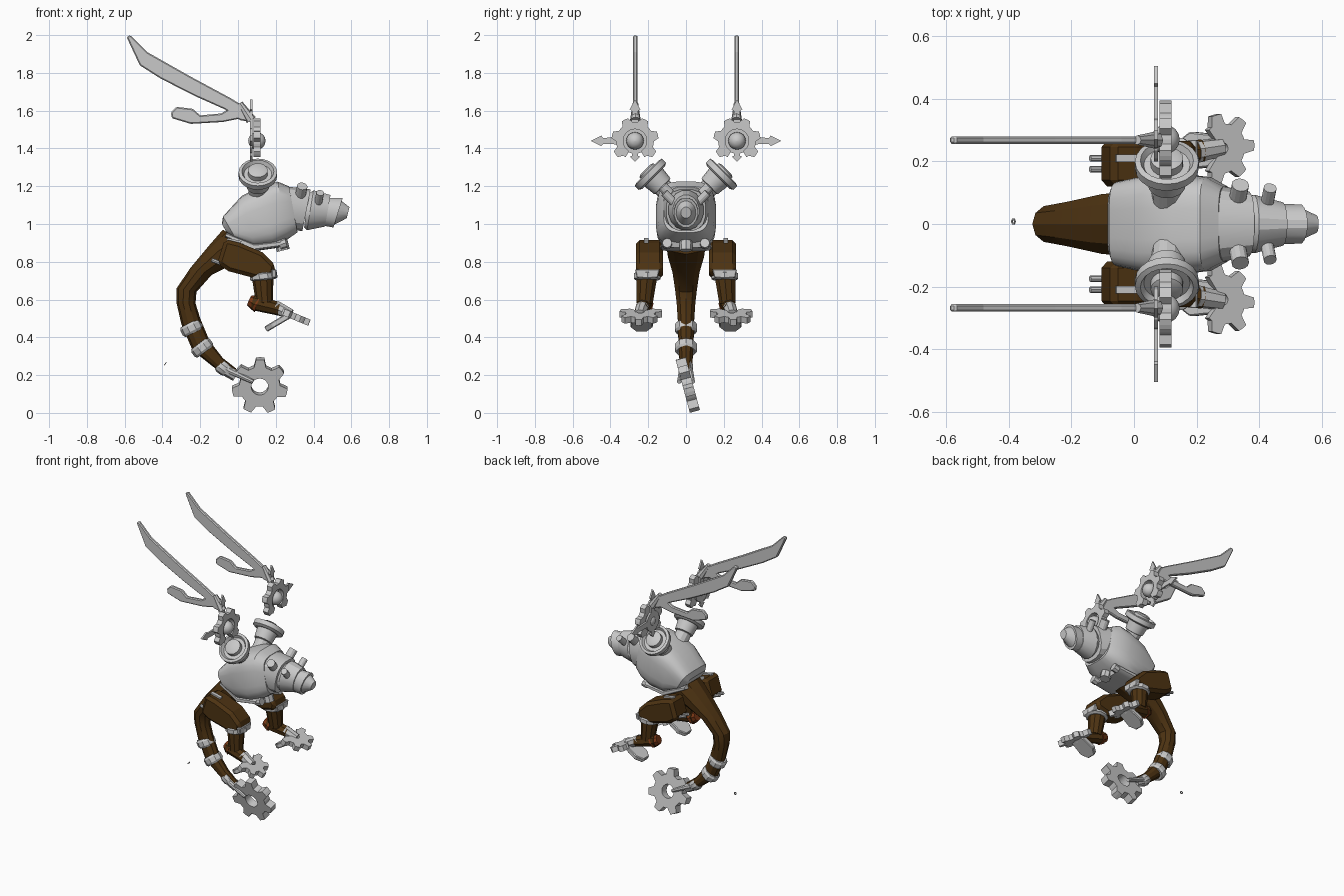
import bpy, bmesh
from math import sin, cos, pi, radians, copysign
from mathutils import Vector

cube = bpy.data.objects.get("Cube")
if cube:
    bpy.data.objects.remove(cube, do_unlink=True)


def material(name, rgb):
    mat = bpy.data.materials.new(name)
    mat.use_nodes = True
    colour = (*rgb, 1)
    mat.diffuse_color = colour
    mat.node_tree.nodes["Principled BSDF"].inputs["Base Color"].default_value = colour
    return mat


STEEL = material("pale steel", (.58, .58, .58))
BROWN = material("dark brown", (.075, .033, .006))
RUST = material("rust orange", (.2, .04, .008))
X, Y, Z = Vector((1, 0, 0)), Vector((0, 1, 0)), Vector((0, 0, 1))


def finish(name, bm, mat, thickness=0, bevel=0, smooth=25):
    bmesh.ops.recalc_face_normals(bm, faces=bm.faces[:])
    for face in bm.faces:
        face.smooth = smooth > 0
    mesh = bpy.data.meshes.new(name)
    bm.to_mesh(mesh)
    bm.free()
    mesh.materials.append(mat)
    if smooth:
        mesh.set_sharp_from_angle(angle=radians(smooth))
    obj = bpy.data.objects.new(name, mesh)
    bpy.context.scene.collection.objects.link(obj)
    if thickness:
        mod = obj.modifiers.new("thickness", "SOLIDIFY")
        mod.thickness, mod.offset = thickness, 0
    if bevel:
        mod = obj.modifiers.new("edges", "BEVEL")
        mod.width, mod.segments = bevel, 1
    return obj


def skin(bm, rings):
    """Bridge closed rings of points and cap both ends."""
    rings = [[bm.verts.new(p) for p in ring] for ring in rings]
    n = len(rings[0])
    for a, b in zip(rings, rings[1:]):
        for i in range(n):
            j = (i + 1) % n
            bm.faces.new((a[i], a[j], b[j], b[i]))
    bm.faces.new(rings[0])
    bm.faces.new(rings[-1])


def loft(name, mat, sections, sides=16, power=2, y=0):
    """Sections: upper x, z, lower x, z, half width."""
    bm, rings = bmesh.new(), []
    for xt, zt, xb, zb, w in sections:
        mid = Vector(((xt + xb) / 2, y, (zt + zb) / 2))
        up = Vector(((xt - xb) / 2, 0, (zt - zb) / 2))
        ring = []
        for i in range(sides):
            a = 2 * pi * (i + .5) / sides
            c, s = (copysign(abs(t) ** (2 / power), t) for t in (cos(a), sin(a)))
            ring.append(mid + up * s + Y * w * c)
        rings.append(ring)
    skin(bm, rings)
    return finish(name, bm, mat)


def lathe(name, mat, profile, centre, axis, sides=16):
    """Profile: radius and height along the axis."""
    turn = Z.rotation_difference(Vector(axis).normalized())
    bm = bmesh.new()
    skin(bm, [[Vector(centre) + turn @ Vector((r * cos(2 * pi * i / sides),
               r * sin(2 * pi * i / sides), h)) for i in range(sides)] for r, h in profile])
    return finish(name, bm, mat)


def rod(name, mat, a, b, r1, r2=None, sides=12):
    a, b = Vector(a), Vector(b)
    return lathe(name, mat, [(r1, 0), (r2 or r1, (b - a).length)], a, b - a, sides)


def ball(name, mat, centre, r):
    prof = [(r * sin(pi * k / 8) + .0005, -r * cos(pi * k / 8)) for k in range(9)]
    return lathe(name, mat, prof, centre, X)


def plate(name, mat, points, centre, u, v, thickness, bevel=0):
    bm = bmesh.new()
    bm.faces.new([bm.verts.new(Vector(centre) + u * a + v * b) for a, b in points])
    return finish(name, bm, mat, thickness, bevel, 0)


def gear(name, mat, centre, u, v, inner, root, tip, teeth, thickness, start=0, sweep=360):
    """Toothed ring, or part of one, in the plane of u and v."""
    bm, pairs = bmesh.new(), []
    steps, closed = teeth * 6, sweep == 360
    for i in range(steps if closed else steps + 1):
        a = radians(start + sweep * i / steps)
        spoke = u * cos(a) + v * sin(a)
        outer = tip if i % 6 in (2, 3, 4) else root
        pairs.append([bm.verts.new(Vector(centre) + spoke * r) for r in (inner, outer)])
    for p, q in zip(pairs, pairs[1:] + (pairs[:1] if closed else [])):
        bm.faces.new((p[0], p[1], q[1], q[0]))
    return finish(name, bm, mat, thickness, 0, 0)


# Rounded shell body
loft("body_shell", STEEL, [
    (-.085, 1.0, -.06, .955, .1), (-.08, 1.04, -.01, .92, .135),
    (.02, 1.15, .09, .87, .157), (.12, 1.2, .19, .885, .16),
    (.21, 1.225, .265, .92, .15), (.27, 1.2, .315, .955, .12)], 24, 3.6)

# Snout made of stepped segments
loft("neck", STEEL, [(.26, 1.2, .28, .97, .125), (.385, 1.185, .34, .96, .105)], 16, 2.6)
loft("snout_middle", STEEL, [(.37, 1.16, .35, .98, .088), (.40, 1.18, .365, .965, .095),
                             (.49, 1.155, .46, .985, .07)])
loft("snout_band", STEEL, [(.48, 1.14, .45, .99, .065), (.555, 1.14, .505, .98, .064)])
loft("nose", STEEL, [(.54, 1.13, .51, .995, .055), (.59, 1.09, .575, 1.03, .028)])

# Tail
loft("tail", BROWN, [
    (-.08, .97, .12, .84, .11), (-.15, .89, -.02, .79, .1),
    (-.25, .77, -.14, .73, .075), (-.325, .66, -.22, .64, .06),
    (-.325, .58, -.225, .58, .052), (-.3, .47, -.2, .5, .045),
    (-.24, .33, -.15, .38, .042), (-.12, .235, -.08, .29, .035),
    (-.04, .19, -.01, .235, .025)], 10)
for i, (x, z, r, ax, az) in enumerate([(-.245, .45, .06, .45, -.9),
                                       (-.19, .345, .06, .6, -.8), (-.08, .24, .038, .8, -.6)]):
    lathe(f"tail_ring_{i + 1}", STEEL, [(r * .85, -.028), (r, -.015), (r, .015), (r * .85, .028)],
          (x, 0, z), (ax, 0, az), 10)

# Tail cog held by a fork
lean = Vector((0, -.26, .966))
gear("tail_cog", STEEL, (.115, .01, .145), X, lean, .045, .108, .148, 7, .055, 12)
for s in (1, -1):
    rod("tail_fork", STEEL, (-.05, s * .02, .225), (.08, s * .036, .165), .018, .012, 8)
rod("fork_base", STEEL, (-.07, 0, .235), (-.01, 0, .195), .036, .03, 8)

# Loose washer behind the tail
gear("loose_washer", STEEL, (-.385, .008, .26), Y, Vector((.6, 0, .8)), .005, .01, .01, 2, .004)

# Belt under the body
loft("belt", STEEL, [(-.06, .955, -.07, .93, .11), (.09, .9, .08, .855, .135),
                     (.23, .915, .22, .875, .13)], 16, 4)
for y in (-.1, 0, .1):
    rod("belt_stud", STEEL, (.22, y, .89), (.255, y, .9), .026, sides=8)
rod("chest_plug", STEEL, (.22, 0, .94), (.24, 0, .86), .035, sides=8)

BLADE = [(-.59, 1.99), (-.57, 2), (-.48, 1.91), (-.25, 1.78), (-.04, 1.667), (.04, 1.618),
         (.07, 1.54), (.01, 1.55), (-.07, 1.607), (-.225, 1.676), (-.41, 1.77), (-.52, 1.84)]
FEATHER = [(-.355, 1.59), (-.325, 1.62), (-.24, 1.61), (-.2, 1.575), (-.09, 1.585),
           (-.03, 1.62), (.02, 1.56), (-.08, 1.54), (-.25, 1.53), (-.35, 1.56)]
THIGH = [(-.07, .92), (.01, .9), (.13, .85), (.2, .78), (.19, .73), (.1, .71),
         (-.05, .75), (-.11, .79)]
POD = [(.045, -.16), (.045, -.09), (.06, -.085), (.068, -.02), (.085, -.02), (.102, -.01),
       (.102, .02), (.085, .025), (.074, .005), (.052, .005), (.052, .035), (.035, .042)]

for s, side in ((1, "left"), (-1, "right")):
    def at(x, y, z):
        return Vector((x, s * y, z))

    # Shoulder pod
    lathe(f"{side}_shoulder_pod", STEEL, POD, at(.105, .185, 1.26), at(0, .7, .7), 20)
    rod(f"{side}_shoulder_arm", STEEL, at(.11, .03, 1.1), at(.105, .13, 1.2), .05)

    # Snout stubs
    rod(f"{side}_large_stub", STEEL, at(.325, .05, 1.12), at(.34, .125, 1.2), .028)
    rod(f"{side}_small_stub", STEEL, at(.42, .04, 1.09), at(.435, .115, 1.165), .021)

    # Wing hub, floating over the shoulder
    hub = at(.1, .27, 1.44)
    gear(f"{side}_wing_cog", STEEL, hub, Y * s, Z, .062, .1, .125, 6, .038, -60, 300)
    ball(f"{side}_wing_ball", STEEL, hub, .046)
    rod(f"{side}_wing_axle", STEEL, hub - X * .03, hub + X * .03, .025)
    back = hub - X * .03
    plate(f"{side}_wing_disc", STEEL, [(.07 * cos(k * pi / 6), .07 * sin(k * pi / 6))
          for k in range(12)], back, Y, Z, .012)
    for u, v, reach in ((Y * s, Z, .235), (Z, Y, .22), (-Z, Y, .11)):
        plate(f"{side}_wing_spike", STEEL, [(.04, -.02), (reach * .72, -.016), (reach * .76, -.028),
              (reach, 0), (reach * .76, .028), (reach * .72, .016), (.04, .02)],
              back, u, v, .012)

    # Wing blades
    plate(f"{side}_long_blade", STEEL, BLADE, at(0, .268, 0), X, Z, .024, .006)
    plate(f"{side}_short_blade", STEEL, FEATHER, at(0, .268, 0), X, Z, .024, .006)
    rod(f"{side}_blade_root", STEEL, at(.07, .268, 1.55), at(.01, .268, 1.64), .028, .015, 8)

    # Leg
    plate(f"{side}_thigh", BROWN, THIGH, at(0, .193, 0), X, Z, .145, .02)
    lathe(f"{side}_knee_ring", STEEL, [(.06, -.02), (.073, -.012), (.073, .015), (.06, .022)],
          at(.135, .205, .725), (.1, 0, -1), 10)
    plate(f"{side}_knee_guard", STEEL, [(-.055, -.03), (.055, -.03), (.065, .015), (-.065, .015)],
          at(.19, .205, .745), Y, Z, .025, .004)
    plate(f"{side}_thigh_strip", STEEL, [(-.04, -.012), (.04, -.012), (.04, .012), (-.04, .012)],
          at(-.02, .21, .912), Vector((.93, 0, -.2)), Y, .012)
    for y in (.175, .21):
        rod(f"{side}_hip_rod", STEEL, at(-.14, y, .81), at(-.06, y, .78), .011, sides=8)
    rod(f"{side}_shin", BROWN, at(.13, .207, .73), at(.14, .22, .58), .058, .045, 10)
    rod(f"{side}_ankle", BROWN, at(.08, .215, .585), at(.22, .235, .55), .042, .036, 8)
    rod(f"{side}_heel_cap", RUST, at(.06, .212, .595), at(.105, .217, .575), .03, .046, 8)

    # Cog foot with a rear toe
    rod(f"{side}_foot_joint", STEEL, at(.2, .232, .56), at(.28, .245, .52), .036, .03, 8)
    slope = at(.92, .1, -.38).normalized()
    gear(f"{side}_foot_cog", STEEL, at(.275, .24, .52), slope, Y * s, .02, .08, .112, 5, .035, -125, 250)
    plate(f"{side}_rear_toe", STEEL, [(-.02, -.05), (.09, -.06), (.135, -.03), (.135, .03),
          (.09, .06), (-.02, .05)], at(.26, .235, .51), Vector((-.84, 0, -.5)), Y, .032, .005)
